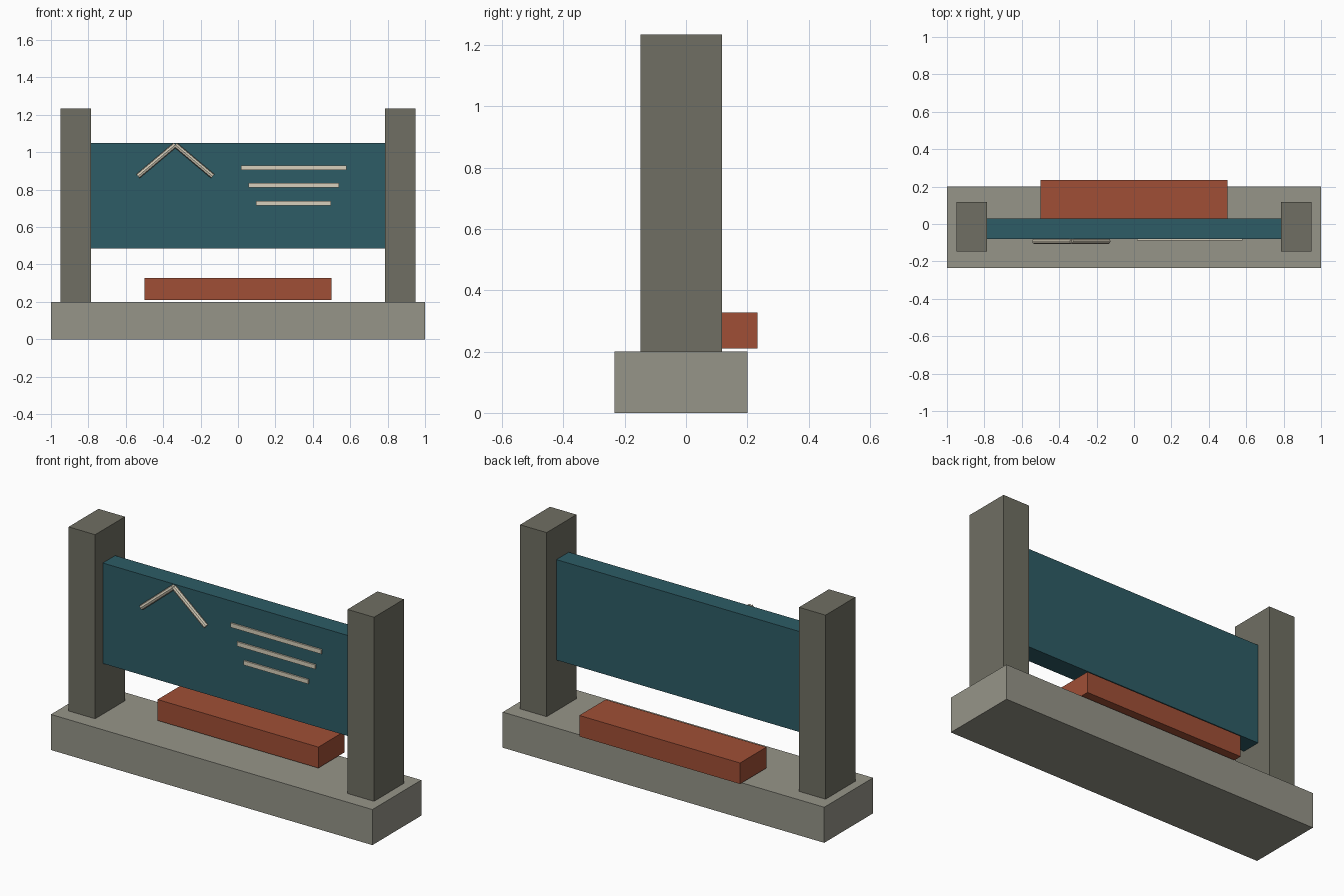
import bpy, math
from mathutils import Vector

if "Cube" in bpy.data.objects:
    bpy.data.objects.remove(bpy.data.objects["Cube"])


def material(name, r, g, b):
    # sRGB 0-255 to linear
    lin = [((c / 255 + 0.055) / 1.055) ** 2.4 for c in (r, g, b)]
    m = bpy.data.materials.new(name)
    m.diffuse_color = (*lin, 1)
    m.use_nodes = True
    m.node_tree.nodes["Principled BSDF"].inputs["Base Color"].default_value = m.diffuse_color
    return m


stone = material("pale stone", 150, 149, 137)
timber = material("dark stone", 112, 111, 99)
teal = material("teal board", 45, 92, 102)
rust = material("rust red", 160, 79, 54)
cream = material("cream", 216, 208, 188)


def box(name, x, y, z, mat):
    """Box from (min, max) ranges."""
    bpy.ops.mesh.primitive_cube_add(size=1, location=[sum(r) / 2 for r in (x, y, z)])
    ob = bpy.context.object
    ob.name = name
    for v in ob.data.vertices:
        v.co = [c * (r[1] - r[0]) for c, r in zip(v.co, (x, y, z))]
    ob.data.materials.append(mat)
    return ob


def rod(name, a, b, radius, mat):
    """Eight-sided rod between two points."""
    a, b = Vector(a), Vector(b)
    d = b - a
    bpy.ops.mesh.primitive_cylinder_add(vertices=8, radius=radius, depth=d.length,
                                        location=(a + b) / 2,
                                        rotation=d.to_track_quat('Z', 'Y').to_euler())
    ob = bpy.context.object
    ob.name = name
    ob.data.materials.append(mat)


# Plinth, posts and board
box("plinth", (-1, 1), (-0.234, 0.2), (0, 0.2), stone)
for side, s in (("left", -1), ("right", 1)):
    box(side + "_post", sorted((s * 0.785, s * 0.95)), (-0.148, 0.117), (0.2, 1.235), timber)
box("sign_board", (-0.785, 0.785), (-0.08, 0.03), (0.485, 1.05), teal)

# Low block behind the board, just clear of the plinth
box("rear_block", (-0.5, 0.5), (0, 0.234), (0.21, 0.328), rust)

# Raised peak made of two rods
for side, s in (("left", -1), ("right", 1)):
    rod(side + "_peak_rod", (-0.335 + s * 0.2, -0.092, 0.872), (-0.335, -0.092, 1.04), 0.014, cream)

# Three raised lines, shorter towards the bottom
for i, (x0, x1, z) in enumerate(((0.015, 0.58, 0.918), (0.055, 0.54, 0.823), (0.097, 0.497, 0.728))):
    box(f"raised_line_{i + 1}", (x0, x1), (-0.089, -0.078), (z - 0.012, z + 0.012), cream)
